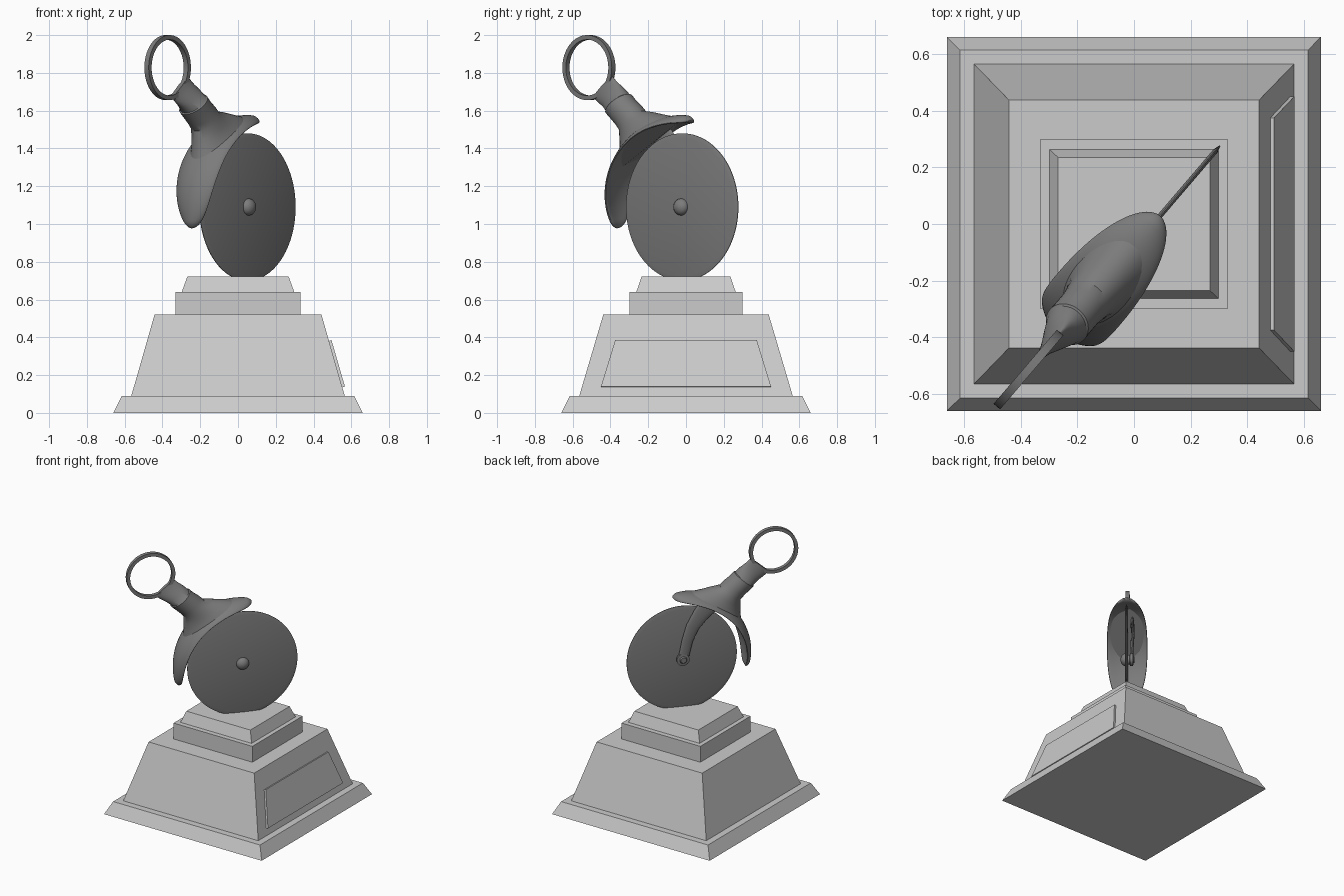
import bpy, bmesh
from math import sin, cos, pi, radians
from mathutils import Vector

if "Cube" in bpy.data.objects:
    bpy.data.objects.remove(bpy.data.objects["Cube"])

# Cutter stands in a vertical plane: u runs along it, n is its normal, h is height above the hub
U, N, Z = Vector((0.65, 0.76, 0)), Vector((0.76, -0.65, 0)), Vector((0, 0, 1))
HUB = Vector((0.05, -0.02, 1.09))

metal = bpy.data.materials.new("dark_metal")
metal.diffuse_color = (0.2, 0.2, 0.2, 1)
metal.use_nodes = True
metal.node_tree.nodes["Principled BSDF"].inputs["Base Color"].default_value = metal.diffuse_color


def P(u, n, h):
    return HUB + U * u + N * n + Z * h


def loft(name, rings, smooth=True, caps=True, closed=False, mat=None):
    """Skin a list of equal-length closed rings."""
    bm = bmesh.new()
    vs = [[bm.verts.new(p) for p in r] for r in rings]
    m = len(vs[0])
    for i in range(len(vs) if closed else len(vs) - 1):
        a, b = vs[i], vs[(i + 1) % len(vs)]
        for j in range(m):
            k = (j + 1) % m
            bm.faces.new((a[j], a[k], b[k], b[j]))
    if caps and not closed:
        bm.faces.new(vs[0])
        bm.faces.new(vs[-1])
    bmesh.ops.recalc_face_normals(bm, faces=bm.faces)
    me = bpy.data.meshes.new(name)
    bm.to_mesh(me)
    bm.free()
    ob = bpy.data.objects.new(name, me)
    bpy.context.collection.objects.link(ob)
    if mat:
        me.materials.append(mat)
    if smooth:
        bpy.ops.object.select_all(action='DESELECT')
        ob.select_set(True)
        bpy.context.view_layer.objects.active = ob
        bpy.ops.object.shade_smooth_by_angle(angle=radians(35))
    return ob


def rect(x, y, z):
    return [(-x, -y, z), (x, -y, z), (x, y, z), (-x, y, z)]


def circle(u, h, r, n, steps):
    return [P(u + r * cos(2 * pi * i / steps), n, h + r * sin(2 * pi * i / steps))
            for i in range(steps)]


# Pedestal tiers
tiers = [("pedestal_base", 0.66, 0.66, 0, 0.615, 0.615, 0.09),
         ("pedestal_body", 0.565, 0.565, 0.09, 0.442, 0.438, 0.52),
         ("pedestal_step", 0.33, 0.30, 0.52, 0.33, 0.30, 0.64),
         ("pedestal_cap", 0.298, 0.263, 0.64, 0.268, 0.235, 0.722)]
for name, x0, y0, z0, x1, y1, z1 in tiers:
    loft(name, [rect(x0, y0, z0), rect(x1, y1, z1)], smooth=False)


# Plaque on the sloping right face
def plaque_ring(dx, dz):
    return [(0.549 + dx, -0.45, 0.135 + dz), (0.549 + dx, 0.45, 0.135 + dz),
            (0.478 + dx, 0.375, 0.38 + dz), (0.478 + dx, -0.375, 0.38 + dz)]


loft("plaque", [plaque_ring(-0.004, -0.001), plaque_ring(0.017, 0.005)], smooth=False)

# Cutting wheel with a ground edge
loft("wheel", [circle(0, 0, r, n, 96) for r, n in
               [(0.365, -0.009), (0.39, -0.002), (0.39, 0.002), (0.365, 0.009)]], mat=metal)

# Round bolt on the front, axle on the back
loft("front_bolt", [circle(0, 0, 0.045 * cos(t), 0.008 + 0.036 * sin(t), 24)
                    for t in [radians(a) for a in (0, 15, 30, 45, 60, 75, 87)]], mat=metal)
loft("back_axle", [circle(0, 0, r, n, 24) for r, n in
                   [(0.035, 0), (0.035, -0.02), (0.045, -0.025), (0.045, -0.045),
                    (0.026, -0.047), (0.02, -0.056)]], mat=metal)

# Single curved arm behind the wheel: u, h, half width, n
arm = [(0.0, -0.012, 0.038, -0.033), (-0.012, 0.05, 0.038, -0.034),
       (-0.03, 0.14, 0.040, -0.038), (-0.065, 0.24, 0.048, -0.042),
       (-0.125, 0.33, 0.06, -0.042), (-0.20, 0.41, 0.075, -0.035)]
rings = []
for i, (u, h, w, n) in enumerate(arm):
    a, b = arm[max(i - 1, 0)], arm[min(i + 1, len(arm) - 1)]
    d = Vector((b[0] - a[0], b[1] - a[1])).normalized()
    rings.append([P(u + d.y * w * cos(t), n + 0.012 * sin(t), h - d.x * w * cos(t))
                  for t in [2 * pi * k / 16 for k in range(16)]])
loft("arm", rings, mat=metal)

# Thumb guard: domed shell arching round the wheel
rings = []
STEPS = 48
for i in range(STEPS + 1):
    s = -cos(pi * i / STEPS) * 0.9999
    th = radians(138 + 56 * s)
    f = (1 - abs(s) ** 2.4) ** 0.5
    w = 0.143 * f
    thick = 0.020 * min(1, 2.5 * f)
    mid = 0.466 + 0.004 * cos(pi * s / 2)
    ring = []
    for k in range(32):
        t = 2 * pi * k / 32
        r = mid + thick * sin(t) - 0.035 * f * cos(t) ** 2
        ring.append(P(r * cos(th), w * cos(t), r * sin(th)))
    rings.append(ring)
loft("guard", rings, mat=metal)

# Handle flaring into the guard: distance from hub, in-plane half width, depth, angle
handle = [(0.845, 0.086, 0.014, 131), (0.80, 0.084, 0.026, 130.5),
          (0.75, 0.081, 0.055, 129.5), (0.705, 0.079, 0.074, 129),
          (0.70, 0.086, 0.081, 129), (0.66, 0.085, 0.080, 128.5),
          (0.61, 0.088, 0.080, 127.5), (0.57, 0.100, 0.083, 127),
          (0.535, 0.128, 0.090, 126), (0.508, 0.168, 0.100, 125),
          (0.487, 0.215, 0.112, 124), (0.465, 0.255, 0.120, 124)]
rings = []
for d, a, b, ang in handle:
    th = radians(ang)
    ring = []
    for k in range(32):
        t = 2 * pi * k / 32
        off = a * cos(t)
        # wide rings wrap round the guard's arc
        wrap = off / d if a > 0.1 else 0
        drop = min(1, max(0, (a - 0.09) / 0.09))
        straight = Vector((d * cos(th) - off * sin(th), d * sin(th) + off * cos(th)))
        bent = Vector((d * cos(th + wrap), d * sin(th + wrap)))
        q = straight.lerp(bent, drop)
        q -= q.normalized() * 0.03 * drop * sin(t) ** 2
        ring.append(P(q.x, b * sin(t), q.y))
    rings.append(ring)
loft("handle", rings, mat=metal)

# Hanging ring at the end of the handle
loft("hanging_ring", [circle(-0.65, 0.738, r, n, 64) for r, n in
                      [(0.148, -0.015), (0.172, -0.015), (0.172, 0.015), (0.148, 0.015)]],
     closed=True, mat=metal)
